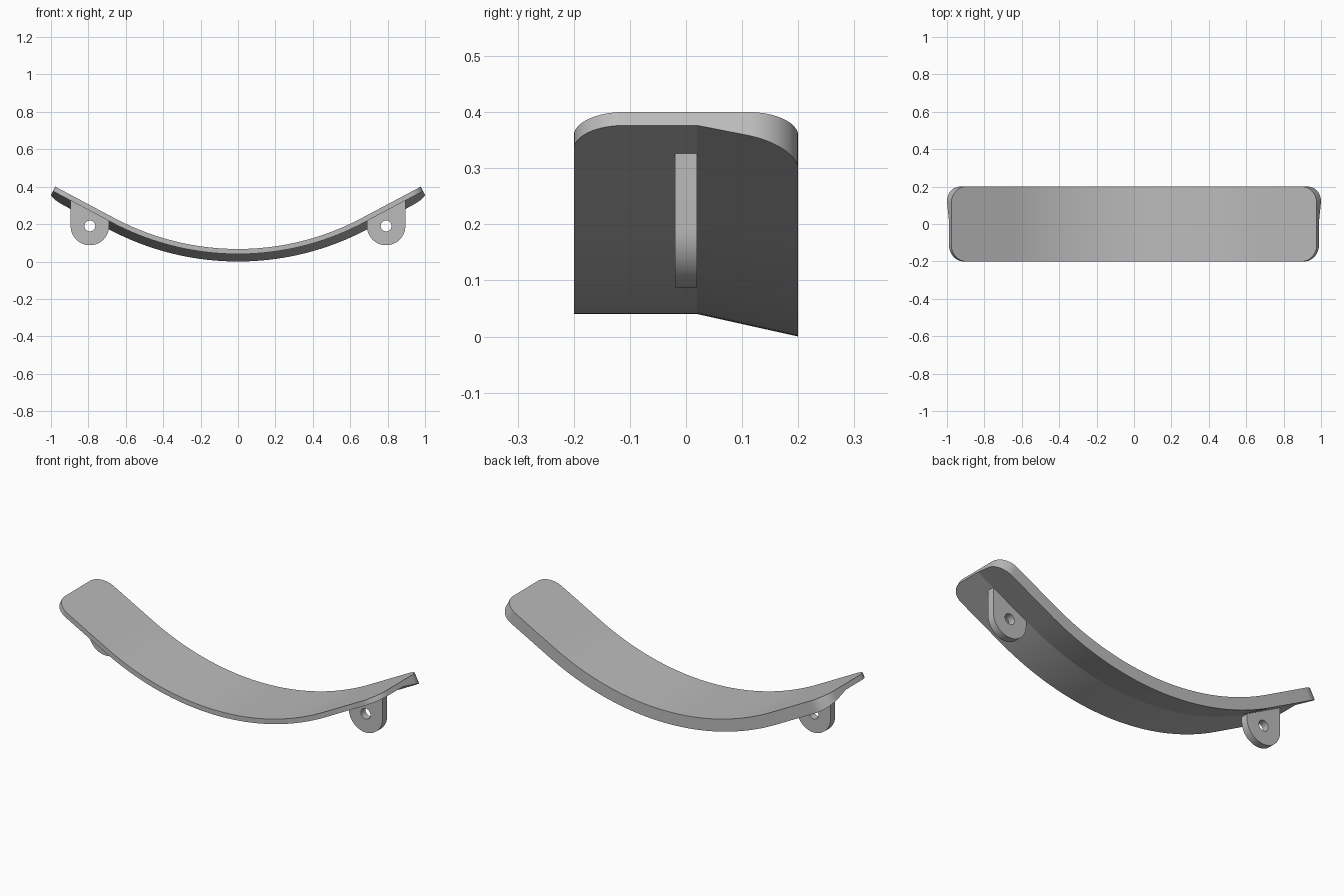
import bpy, bmesh
from math import sin, cos, tan, pi, radians

cube = bpy.data.objects.get("Cube")
if cube:
    bpy.data.objects.remove(cube)

grey = bpy.data.materials.new("plain grey")
grey.use_nodes = True
colour = (0.5, 0.5, 0.5, 1)
grey.diffuse_color = colour
grey.node_tree.nodes["Principled BSDF"].inputs["Base Color"].default_value = colour

# Plate dimensions: a central arc with straight, tangent ends
TILT = radians(28)
RADIUS, STRAIGHT = 1.406, 0.359
LENGTH = RADIUS * TILT + STRAIGHT
HALF_W, CORNER = 0.2, 0.09
TOP, THIN, THICK, CREASE = 0.067, 0.027, 0.067, 0.02


def bend(s, depth):
    """Point at arc length s along the plate, depth below the top face."""
    side = 1 if s >= 0 else -1
    a = min(abs(s) / RADIUS, TILT)
    run = abs(s) - a * RADIUS
    x = RADIUS * sin(a) + run * cos(a) + depth * sin(a)
    z = TOP + RADIUS * (1 - cos(a)) + run * sin(a) - depth * cos(a)
    return side * x, z


def thickness(y):
    return THIN + (THICK - THIN) * max(0, y - CREASE) / (HALF_W - CREASE)


def finish(obj):
    bm = bmesh.new()
    bm.from_mesh(obj.data)
    bmesh.ops.remove_doubles(bm, verts=bm.verts, dist=1e-5)
    bmesh.ops.recalc_face_normals(bm, faces=bm.faces)
    bm.to_mesh(obj.data)
    bm.free()
    obj.data.materials.clear()
    obj.data.materials.append(grey)
    bpy.ops.object.select_all(action="DESELECT")
    obj.select_set(True)
    bpy.context.view_layer.objects.active = obj
    bpy.ops.object.shade_smooth_by_angle(angle=radians(9))


def curved_plate():
    # Stations along the right half: arc, then the rounded corner
    half = [(RADIUS * TILT * i / 24, HALF_W) for i in range(1, 25)]
    for i in range(17):
        a = pi / 2 * i / 16
        half.append((LENGTH - CORNER + CORNER * sin(a),
                     HALF_W - CORNER + CORNER * cos(a)))
    stations = [(-s, w) for s, w in reversed(half)] + [(0, HALF_W)] + half

    bm = bmesh.new()
    rings = []
    for s, w in stations:
        section = [(y, 0) for y in (-w, CREASE, w)]
        section += [(y, thickness(y)) for y in (w, CREASE, -w)]
        ring = []
        for y, depth in section:
            x, z = bend(s, depth)
            ring.append(bm.verts.new((x, y, z)))
        rings.append(ring)
    for r0, r1 in zip(rings, rings[1:]):
        for i in range(6):
            j = (i + 1) % 6
            bm.faces.new((r0[i], r0[j], r1[j], r1[i]))
    bm.faces.new(rings[0])
    bm.faces.new(rings[-1])
    mesh = bpy.data.meshes.new("curved_plate")
    bm.to_mesh(mesh)
    bm.free()
    obj = bpy.data.objects.new("curved_plate", mesh)
    bpy.context.collection.objects.link(obj)
    finish(obj)


def mounting_lug(name, side):
    cx, cz, r, hole = 0.792, 0.19, 0.103, 0.029
    end_x, end_z = bend(LENGTH, THIN - 0.012)

    def under(x):
        return end_z - (end_x - x) * tan(TILT)

    outline = [(cx - r * cos(pi * i / 32), cz - r * sin(pi * i / 32)) for i in range(33)]
    outline += [(cx + r, under(cx + r)), (cx - r, under(cx - r))]
    bore = [(cx + hole * cos(pi * i / 20), cz + hole * sin(pi * i / 20)) for i in range(40)]

    curve = bpy.data.curves.new(name, "CURVE")
    curve.dimensions = "2D"
    curve.fill_mode = "BOTH"
    curve.extrude = 0.02
    for loop in (outline, bore):
        spline = curve.splines.new("POLY")
        spline.points.add(len(loop) - 1)
        for point, (x, z) in zip(spline.points, loop):
            point.co = (side * x, z, 0, 1)
        spline.use_cyclic_u = True
    obj = bpy.data.objects.new(name, curve)
    obj.rotation_euler.x = pi / 2
    bpy.context.collection.objects.link(obj)
    bpy.ops.object.select_all(action="DESELECT")
    obj.select_set(True)
    bpy.context.view_layer.objects.active = obj
    bpy.ops.object.convert(target="MESH")
    finish(bpy.context.view_layer.objects.active)


curved_plate()
mounting_lug("left_lug", 1)
mounting_lug("right_lug", -1)
